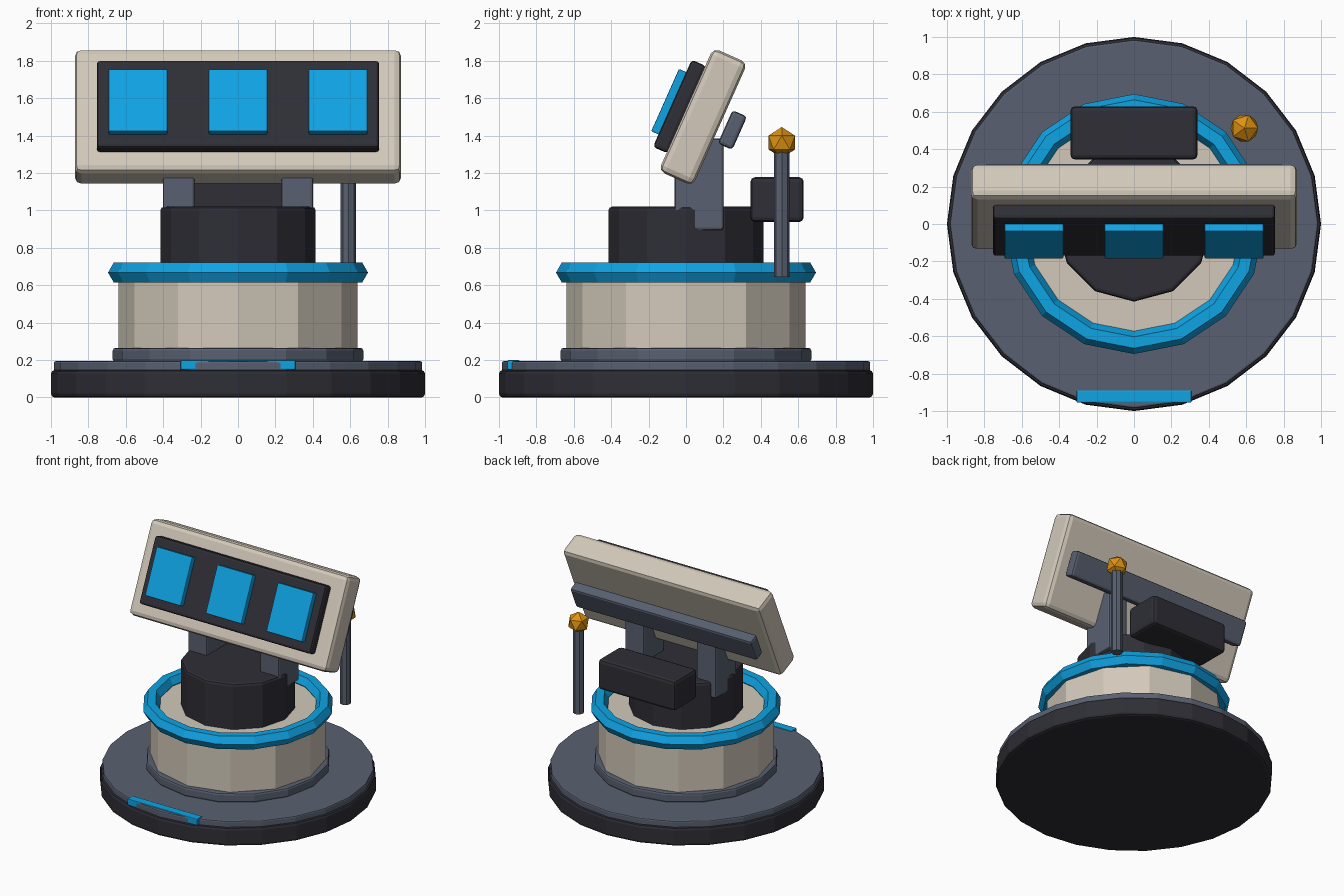
import bpy, math
from mathutils import Vector, Matrix

if "Cube" in bpy.data.objects:
    bpy.data.objects.remove(bpy.data.objects["Cube"])


def mat(name, rgb):
    m = bpy.data.materials.new(name)
    lin = [((c / 255 + 0.055) / 1.055) ** 2.4 if c > 10 else c / 255 / 12.92 for c in rgb]
    m.diffuse_color = (*lin, 1)
    m.use_nodes = True
    m.node_tree.nodes["Principled BSDF"].inputs["Base Color"].default_value = m.diffuse_color
    return m


DARK = mat("charcoal", (46, 46, 54))
SLATE = mat("slate", (88, 96, 112))
BEIGE = mat("warm_beige", (210, 201, 186))
BLUE = mat("bright_blue", (15, 163, 228))
AMBER = mat("amber", (222, 146, 16))


def finish(name, material, bevel=0):
    o = bpy.context.object
    o.name = name
    o.data.materials.append(material)
    if bevel:
        b = o.modifiers.new("bevel", 'BEVEL')
        b.width = bevel
        b.segments = 2
        b.limit_method = 'ANGLE'
        b.angle_limit = math.radians(40)
    return o


def cyl(name, material, r, z0, z1, sides, bevel=0, x=0, y=0):
    bpy.ops.mesh.primitive_cylinder_add(vertices=sides, radius=r, depth=z1 - z0,
                                        location=(x, y, (z0 + z1) / 2))
    return finish(name, material, bevel)


def box(name, material, size, loc, bevel=0, tilt=0):
    bpy.ops.mesh.primitive_cube_add(size=1, location=loc, rotation=(tilt, 0, 0))
    o = bpy.context.object
    o.data.transform(Matrix.Diagonal((*size, 1)))
    return finish(name, material, bevel)


# Round base
cyl("base_disc", DARK, 1.0, 0, 0.147, 24, 0.02)
cyl("base_plate", SLATE, 0.985, 0.14, 0.194, 24, 0.01)
box("base_front_strip", BLUE, (0.615, 0.066, 0.052), (0, -0.922, 0.174), 0.006)

# Drum with collar and blue ring
cyl("drum_collar", SLATE, 0.67, 0.19, 0.265, 16, 0.015)
cyl("drum", BEIGE, 0.64, 0.2, 0.66, 12)
bpy.ops.mesh.primitive_torus_add(major_segments=16, minor_segments=6, major_radius=0.634,
                                 minor_radius=0.061, location=(0, 0, 0.668))
finish("drum_ring", BLUE)

# Turret, rear housing and support arms
cyl("turret", DARK, 0.415, 0.62, 1.02, 12, 0.02)
box("rear_housing", DARK, (0.68, 0.285, 0.24), (0, 0.487, 1.058), 0.025)
for side, sx in (("left", -1), ("right", 1)):
    box("support_arm_" + side, SLATE, (0.17, 0.262, 0.49), (sx * 0.317, 0.07, 1.14), 0.015)

# Tilted head: each part is offset along the head's facing direction
TILT = math.radians(-24)
CENTRE = Vector((0, 0.091, 1.5))


def head_part(name, material, size, x, forward, bevel):
    loc = CENTRE + Matrix.Rotation(TILT, 3, 'X') @ Vector((x, -forward, 0))
    return box(name, material, size, loc, bevel, TILT)


head_part("head_panel", BEIGE, (1.745, 0.2, 0.72), 0, 0, 0.035)
head_part("head_bezel", DARK, (1.51, 0.085, 0.51), 0, 0.137, 0.018)
head_part("head_back_bar", SLATE, (1.6, 0.085, 0.195), 0, -0.172, 0.018)
for i, x in enumerate((-0.535, 0, 0.535)):
    head_part("screen_%d" % (i + 1), BLUE, (0.315, 0.046, 0.365), x, 0.199, 0.006)

# Mast with faceted beacon
cyl("mast", SLATE, 0.042, 0.645, 1.32, 8, 0, 0.59, 0.512)
bpy.ops.mesh.primitive_ico_sphere_add(subdivisions=1, radius=0.083, location=(0.59, 0.512, 1.363))
finish("beacon", AMBER)
